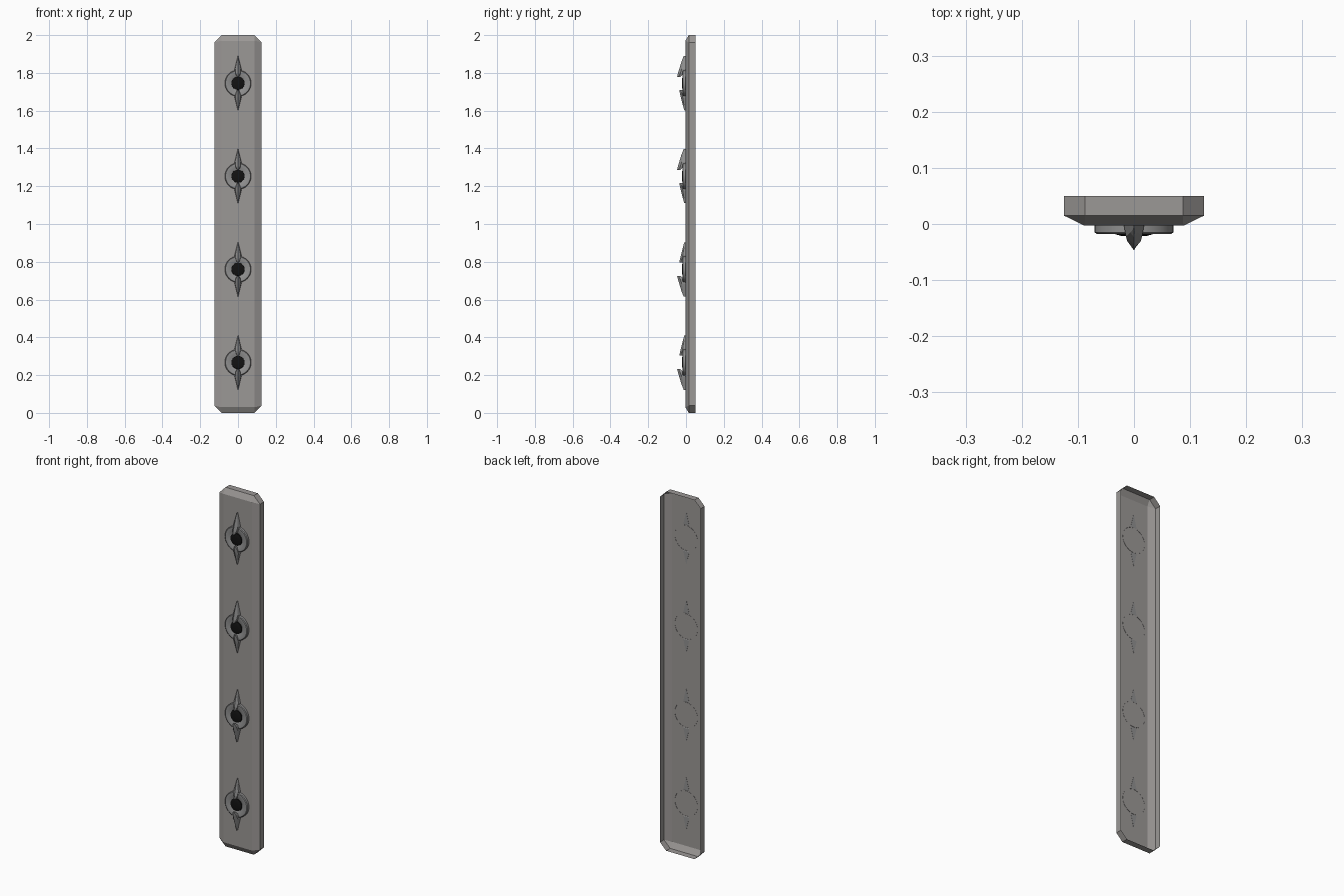
import bpy, bmesh, math

if "Cube" in bpy.data.objects:
    bpy.data.objects.remove(bpy.data.objects["Cube"])


def material(name, rgb):
    m = bpy.data.materials.new(name)
    m.diffuse_color = (*rgb, 1)
    m.use_nodes = True
    m.node_tree.nodes["Principled BSDF"].inputs["Base Color"].default_value = m.diffuse_color
    return m


STONE = material("warm grey", (0.33, 0.315, 0.305))
METAL = material("steel grey", (0.28, 0.28, 0.28))
BLACK = material("black", (0.006, 0.006, 0.006))


def finish(name, bm, mat, smooth=False):
    bmesh.ops.recalc_face_normals(bm, faces=bm.faces)
    me = bpy.data.meshes.new(name)
    bm.to_mesh(me)
    bm.free()
    me.materials.append(mat)
    ob = bpy.data.objects.new(name, me)
    bpy.context.collection.objects.link(ob)
    if smooth:
        bpy.ops.object.select_all(action='DESELECT')
        ob.select_set(True)
        bpy.context.view_layer.objects.active = ob
        bpy.ops.object.shade_smooth_by_angle(angle=math.radians(30))
    return ob


def skin(bm, rings, cap_start, cap_end):
    """Join equal-length closed rings of points with quads."""
    rings = [[bm.verts.new(p) for p in r] for r in rings]
    n = len(rings[0])
    for a, b in zip(rings, rings[1:]):
        for i in range(n):
            j = (i + 1) % n
            bm.faces.new((a[i], a[j], b[j], b[i]))
    if cap_start:
        bm.faces.new(rings[0])
    if cap_end:
        bm.faces.new(rings[-1])


# Plate: hollow shell, open at the back, clipped corners, bevelled to a rectangle
X, C, IX, IZ = 0.125, 0.038, 0.088, 0.03
outline, inner = [], []
for sx, top in ((1, 0), (1, 1), (-1, 1), (-1, 0)):
    edge, inset = (2.0, 2 - IZ) if top else (0.0, IZ)
    side = (sx * X, edge + (-C if top else C))
    end = (sx * (X - C), edge)
    outline += [end, side] if (sx > 0) != bool(top) else [side, end]
    inner += [(sx * IX, inset)] * 2
bm = bmesh.new()
skin(bm, [[(x, 0.05, z) for x, z in outline],
          [(x, 0.015, z) for x, z in outline],
          [(x, -0.003, z) for x, z in inner]], False, True)
bmesh.ops.remove_doubles(bm, verts=bm.verts, dist=1e-5)
bmesh.ops.dissolve_degenerate(bm, edges=bm.edges, dist=1e-5)
plate = finish("plate", bm, STONE)
if max(plate.data.polygons, key=lambda p: p.area).normal.y > 0:
    plate.data.flip_normals()


def lathe(name, profile, zc, mat):
    """Turn (radius, y) points about the y axis."""
    bm = bmesh.new()
    n = 32
    skin(bm, [[(r * math.cos(2 * math.pi * i / n), y,
                zc + r * math.sin(2 * math.pi * i / n)) for i in range(n)]
              for r, y in profile], False, True)
    return finish(name, bm, mat, True)


def spike(name, stations, zc, sign):
    """Ridged claw; stations are (distance, half width, ridge y, base y)."""
    bm = bmesh.new()
    rings = []
    for t, w, d, b in stations:
        m = b + (d - b) * 0.6
        rings.append([(x, y, zc + sign * t) for x, y in
                      ((-w, b), (-w * 0.8, m), (0, d), (w * 0.8, m), (w, b))])
    skin(bm, rings, True, True)
    return finish(name, bm, METAL)


LARGE = [(0.145, 0.001, -0.012, -0.002), (0.115, 0.008, -0.024, -0.002),
         (0.075, 0.018, -0.036, -0.002), (0.052, 0.015, -0.043, -0.012),
         (0.034, 0.005, -0.047, -0.030)]
SMALL = [(0.143, 0.001, -0.009, -0.002), (0.115, 0.008, -0.017, -0.002),
         (0.075, 0.018, -0.027, -0.002), (0.055, 0.014, -0.032, -0.008),
         (0.036, 0.005, -0.035, -0.020)]

# Four ornaments; the lower pair is turned upside down
for k, zc in enumerate((0.267, 0.76, 1.253, 1.745)):
    s = 1 if k > 1 else -1
    lathe(f"ring_{k}", [(0.07, -0.002), (0.07, -0.015), (0.066, -0.018),
                        (0.046, -0.018), (0.037, -0.013), (0.033, -0.013)], zc, METAL)
    lathe(f"button_{k}", [(0.035, -0.012), (0.034, -0.018), (0.024, -0.021),
                          (0.012, -0.022)], zc, BLACK)
    spike(f"large_spike_{k}", LARGE, zc, s)
    spike(f"small_spike_{k}", SMALL, zc, -s)
